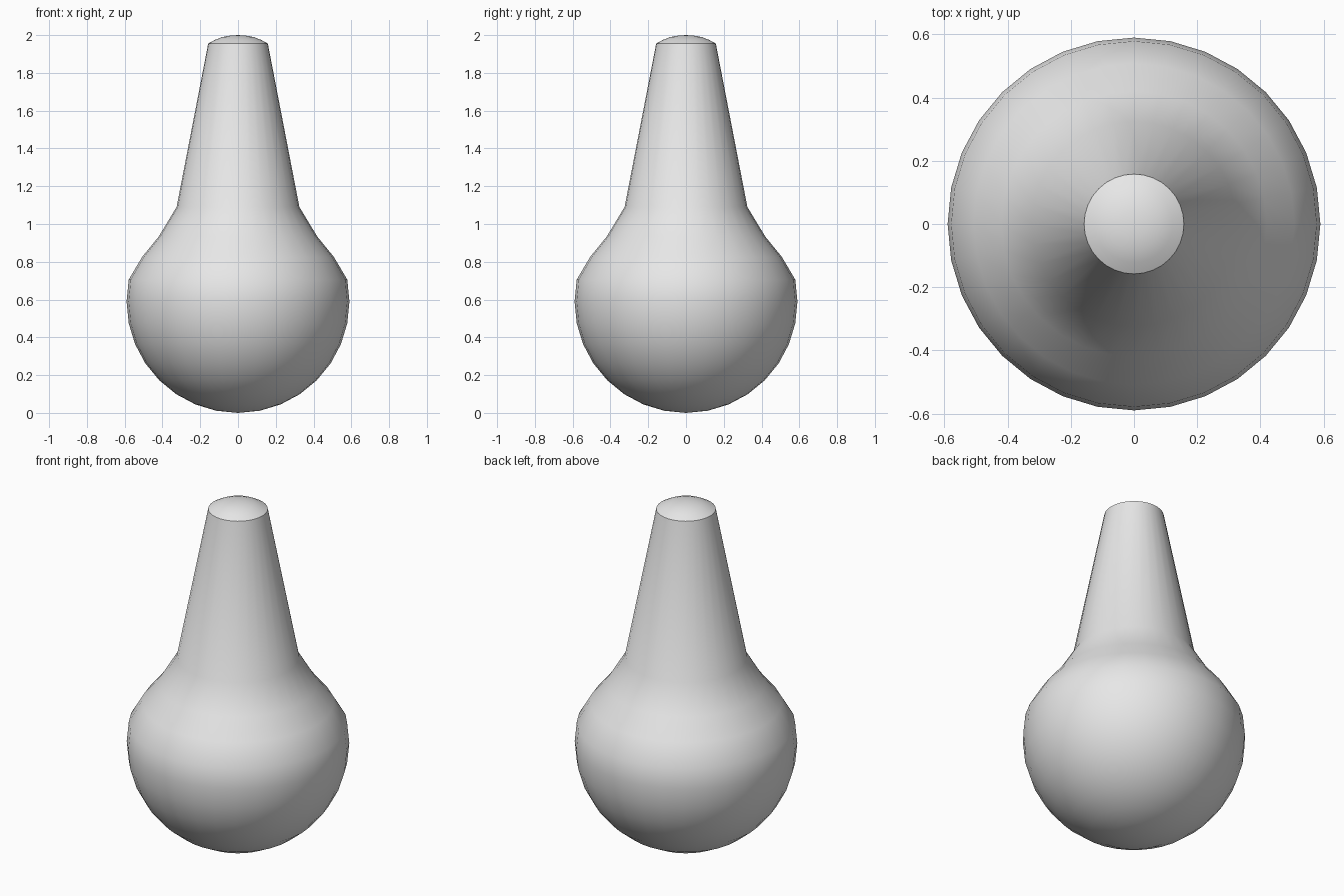
import bpy
import bmesh
import math

cube = bpy.data.objects.get("Cube")
if cube:
    bpy.data.objects.remove(cube, do_unlink=True)

SEGMENTS = 32
RADIUS = 0.59

# Single plain material
grey = bpy.data.materials.new("light_grey")
grey.use_nodes = True
colour = (0.8, 0.8, 0.8, 1)
grey.diffuse_color = colour
grey.node_tree.nodes["Principled BSDF"].inputs["Base Color"].default_value = colour

# Round base: sphere rings from the bottom pole to just above the equator
profile = []
for i in range(10):
    a = math.pi * i / 16
    profile.append((RADIUS * math.sin(a), RADIUS * (1 - math.cos(a))))

# Sloping shoulder, then the tapered neck
profile += [(0.508, 0.825), (0.42, 0.933), (0.325, 1.09), (0.158, 1.955)]

# Shallow domed tip
profile += [(0.122, 1.975), (0.083, 1.99), (0.042, 1.997), (0, 2)]

# Revolve the profile around the z axis
bm = bmesh.new()
verts = [bm.verts.new((r, 0, z)) for r, z in profile]
edges = [bm.edges.new(pair) for pair in zip(verts, verts[1:])]
bmesh.ops.spin(bm, geom=verts + edges, cent=(0, 0, 0), axis=(0, 0, 1),
               angle=math.tau, steps=SEGMENTS, use_merge=True)
bmesh.ops.remove_doubles(bm, verts=bm.verts, dist=0.0005)
bmesh.ops.recalc_face_normals(bm, faces=bm.faces)
mesh = bpy.data.meshes.new("round_base_with_neck")
bm.to_mesh(mesh)
bm.free()
mesh.materials.append(grey)

body = bpy.data.objects.new("round_base_with_neck", mesh)
bpy.context.collection.objects.link(body)

# Smooth shading with a crisp rim around the tip
bpy.ops.object.select_all(action="DESELECT")
body.select_set(True)
bpy.context.view_layer.objects.active = body
bpy.ops.object.shade_smooth_by_angle(angle=math.radians(35))
